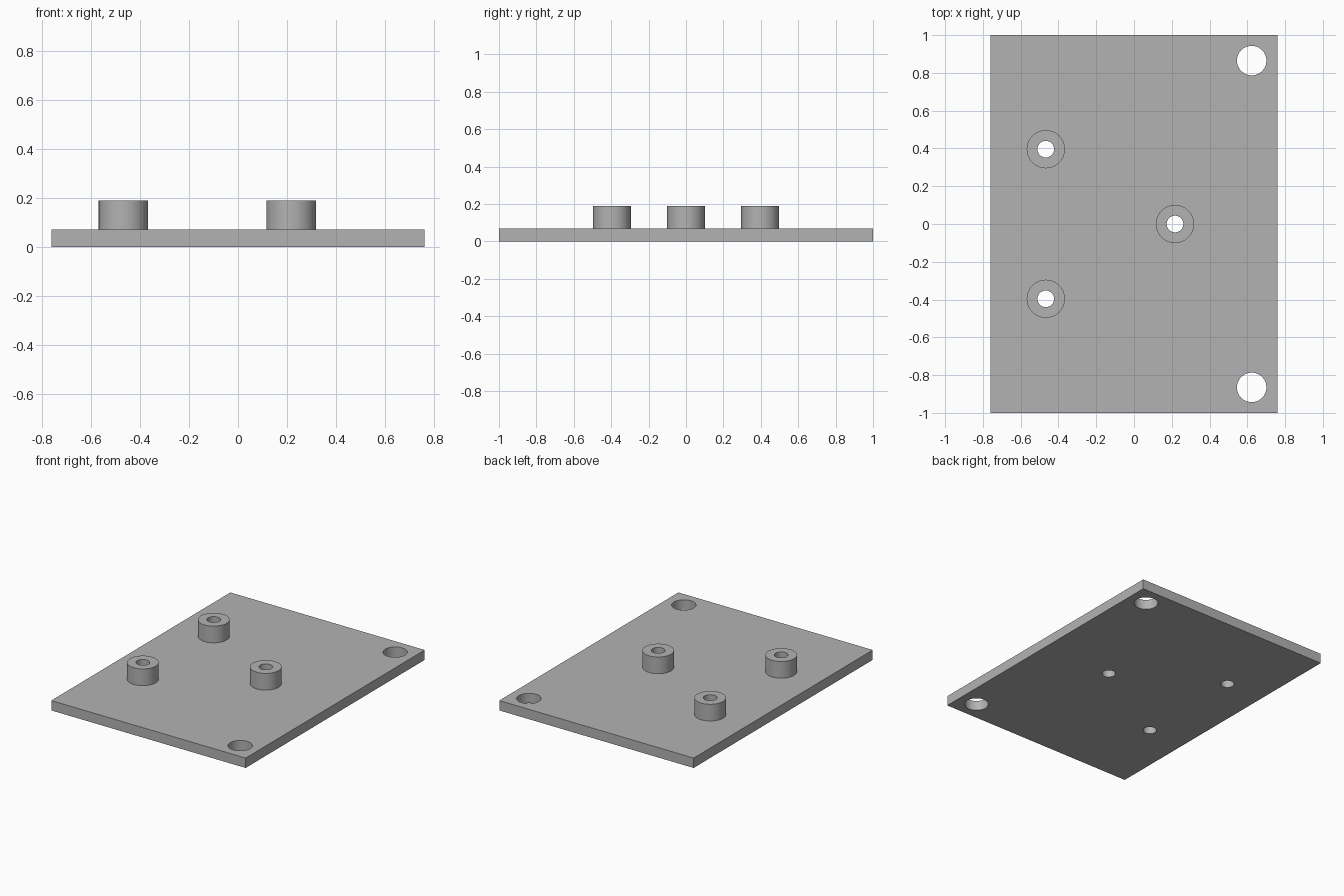
import bpy
import math

if "Cube" in bpy.data.objects:
    bpy.data.objects.remove(bpy.data.objects["Cube"])

PLATE_X, PLATE_Y, PLATE_H = 1.52, 2.0, 0.07
BOSS_TOP, BOSS_R, BORE_R = 0.188, 0.101, 0.044
CORNER_R = 0.078
BOSSES = [(-0.467, 0.396), (-0.467, -0.396), (0.217, 0.0)]
CORNERS = [(0.623, 0.865), (0.623, -0.865)]

grey = bpy.data.materials.new("plain_grey")
grey.diffuse_color = (0.45, 0.45, 0.45, 1)
grey.use_nodes = True
grey.node_tree.nodes["Principled BSDF"].inputs["Base Color"].default_value = grey.diffuse_color


def cylinder(name, x, y, r, z0, z1):
    bpy.ops.mesh.primitive_cylinder_add(
        vertices=64, radius=r, depth=z1 - z0, location=(x, y, (z0 + z1) / 2))
    ob = bpy.context.object
    ob.name = name
    ob.data.materials.append(grey)
    return ob


def combine(target, tool, operation):
    mod = target.modifiers.new(operation.lower(), 'BOOLEAN')
    mod.operation = operation
    mod.solver = 'EXACT'
    mod.object = tool
    bpy.context.view_layer.objects.active = target
    bpy.ops.object.modifier_apply(modifier=mod.name)
    bpy.data.objects.remove(tool, do_unlink=True)


# Flat base plate
bpy.ops.mesh.primitive_cube_add(size=1, location=(0, 0, PLATE_H / 2))
plate = bpy.context.object
plate.name = "mounting_plate"
plate.scale = (PLATE_X, PLATE_Y, PLATE_H)
bpy.ops.object.transform_apply(location=True, rotation=False, scale=True)
plate.data.materials.append(grey)

# Standoffs fused to the plate, then bored right through
for x, y in BOSSES:
    combine(plate, cylinder("standoff", x, y, BOSS_R, PLATE_H / 2, BOSS_TOP), 'UNION')
for x, y in BOSSES:
    combine(plate, cylinder("bore", x, y, BORE_R, -0.1, 0.4), 'DIFFERENCE')

# Corner mounting holes
for x, y in CORNERS:
    combine(plate, cylinder("corner_hole", x, y, CORNER_R, -0.1, 0.4), 'DIFFERENCE')

# Smooth round walls, sharp rims
bpy.ops.object.select_all(action='DESELECT')
plate.select_set(True)
bpy.context.view_layer.objects.active = plate
bpy.ops.object.shade_smooth_by_angle(angle=math.radians(30))
